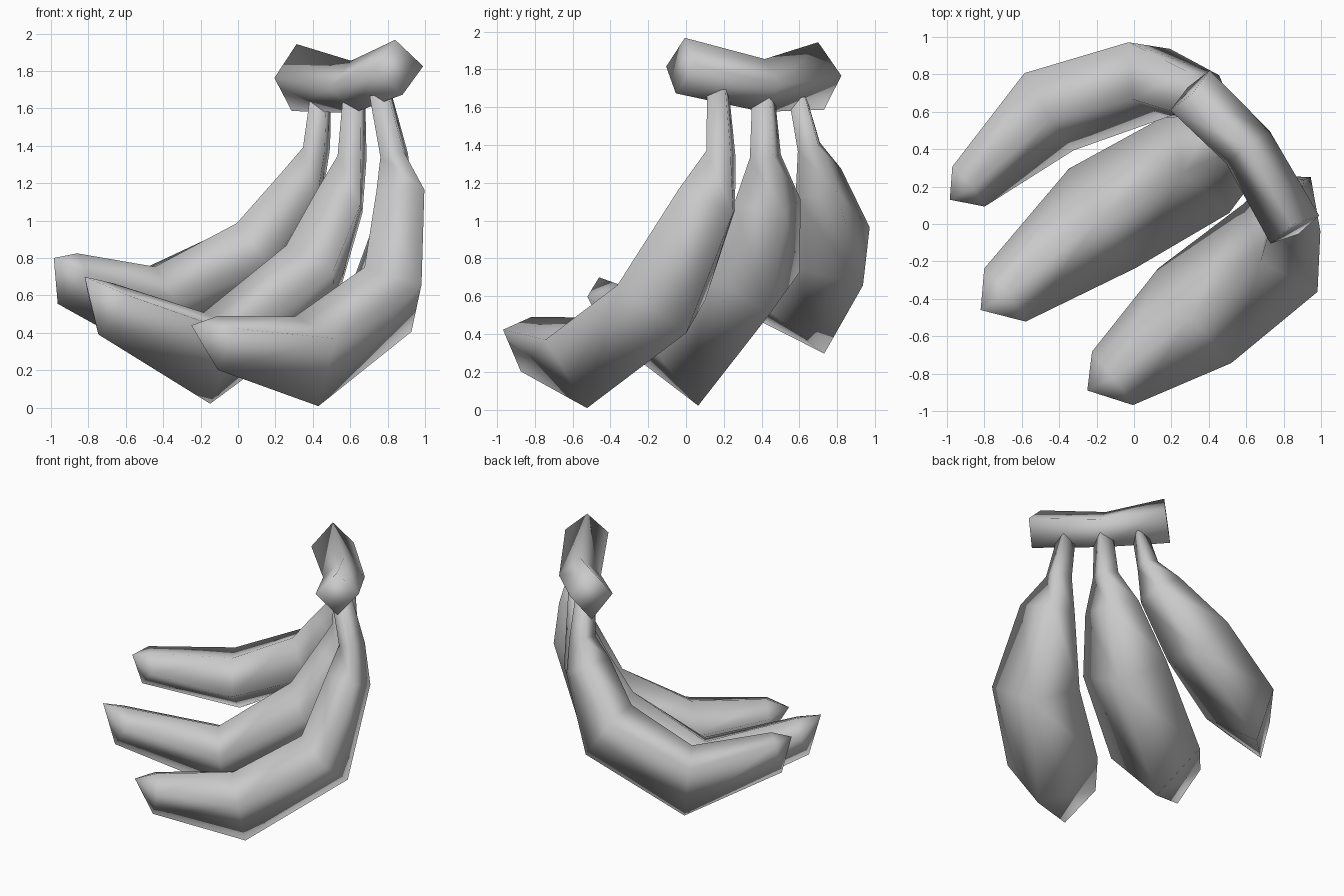
import bpy, bmesh
from mathutils import Vector

if "Cube" in bpy.data.objects:
    bpy.data.objects.remove(bpy.data.objects["Cube"], do_unlink=True)

grey = bpy.data.materials.new("plain_grey")
grey.use_nodes = True
colour = (0.588, 0.588, 0.588, 1)
grey.diffuse_color = colour
grey.node_tree.nodes["Principled BSDF"].inputs["Base Color"].default_value = colour


def tube(name, spine, side, sections, tip=None):
    """Smooth four-cornered tube: each section is (half width, inner depth, outer depth, lean)."""
    pts = [Vector(p) for p in spine]
    side = Vector(side).normalized()
    bm = bmesh.new()
    rings = []
    for i, (p, (w, inner, outer, lean)) in enumerate(zip(pts, sections)):
        tangent = pts[min(i + 1, len(pts) - 1)] - pts[max(i - 1, 0)]
        out = side.cross(tangent).normalized()
        across = tangent.cross(out).normalized()
        corners = (p + across * w, p + out * outer + across * lean,
                   p - across * w, p - out * inner)
        rings.append([bm.verts.new(c) for c in corners])
    for r, s in zip(rings, rings[1:]):
        for k in range(4):
            n = (k + 1) % 4
            bm.faces.new((r[k], r[n], s[n], s[k]))
    bm.faces.new(rings[0])
    if tip:
        apex = bm.verts.new(tip)
        for k in range(4):
            bm.faces.new((rings[-1][k], rings[-1][(k + 1) % 4], apex))
    else:
        bm.faces.new(rings[-1])
    bmesh.ops.recalc_face_normals(bm, faces=bm.faces)
    mesh = bpy.data.meshes.new(name)
    bm.to_mesh(mesh)
    bm.free()
    mesh.materials.append(grey)
    mesh.shade_smooth()
    obj = bpy.data.objects.new(name, mesh)
    bpy.context.collection.objects.link(obj)


# Fruit sections from the stalk end to the blossom end
profile = [(.07, .07, .07), (.095, .09, .09), (.20, .17, .15),
           (.31, .18, .29), (.32, .13, .36), (.18, .07, .22)]


def fruit(name, spine, side, tip, leans, width=1.0):
    sections = [(w * width, a, c, lean) for (w, a, c), lean in zip(profile, leans)]
    tube(name, spine, side, sections, tip)


fruit("front_banana",
      [(.76, .17, 1.68), (.835, .185, 1.35), (.875, .11, 1.11),
       (.78, -.13, .62), (.325, -.49, .36), (-.115, -.825, .42)],
      (.55, -.8, .02), (-.25, -.89, .44), (0, 0, -.08, -.03, .08, .04))
fruit("middle_banana",
      [(.62, .41, 1.65), (.61, .42, 1.34), (.56, .43, 1.1),
       (.36, .33, .73), (-.17, .03, .38), (-.69, -.38, .6)],
      (.5, -.85, .03), (-.82, -.46, .7), (0, 0, -.03, -.03, -.03, 0))
fruit("back_banana",
      [(.44, .59, 1.65), (.42, .65, 1.39), (.35, .7, 1.2),
       (.07, .77, .86), (-.455, .6, .63), (-.885, .2, .76)],
      (.55, -.75, -.28), (-.985, .13, .8), (0, 0, 0, 0, -.03, 0), .8)

# Crown joining the stalks
tube("crown_stem", [(.86, -.03, 1.82), (.61, .41, 1.715), (.3, .715, 1.765)],
     (.75, .62, 0), [(.15, .15, .15, 0), (.145, .14, .14, 0), (.15, .18, .18, 0)])
